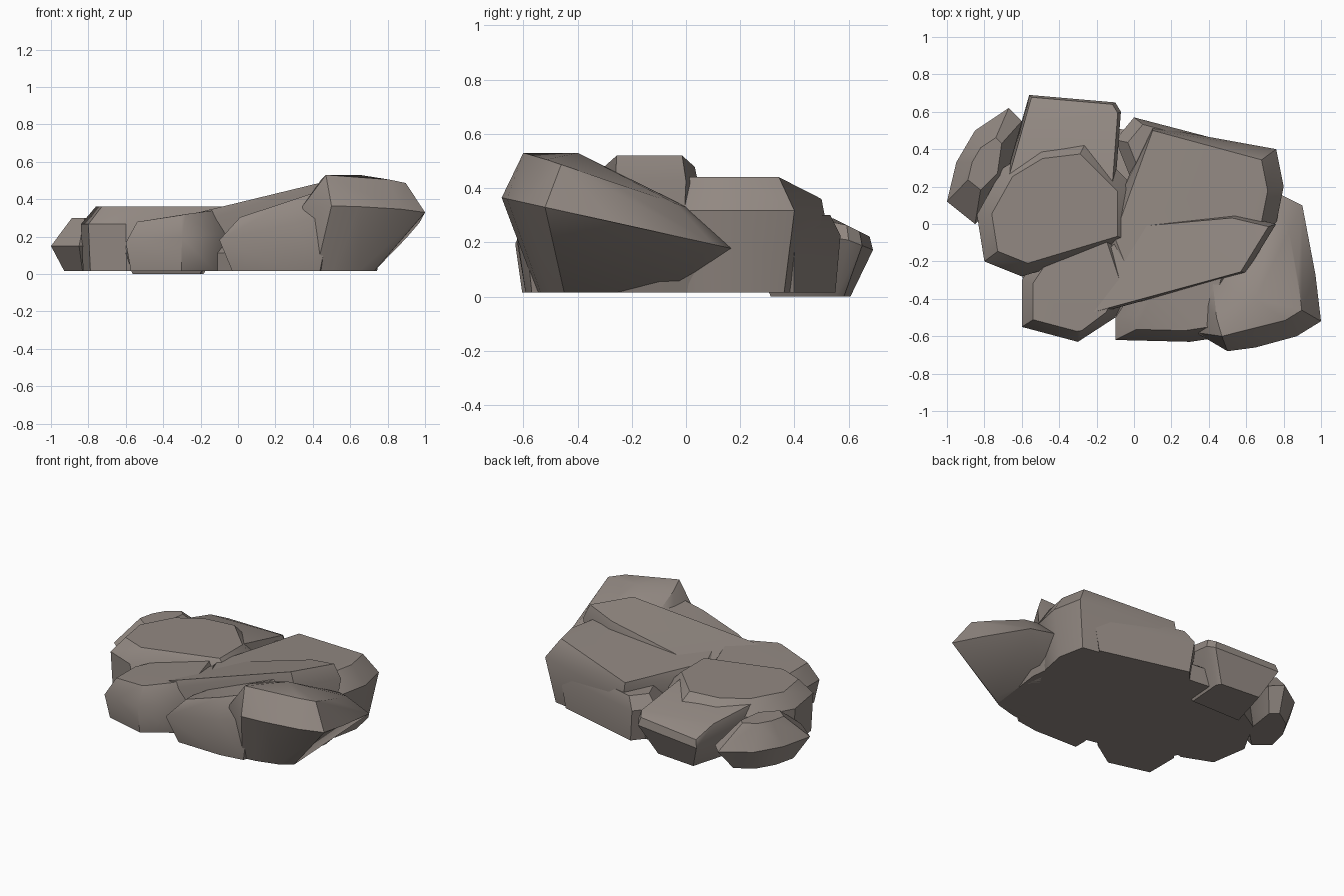
import bpy
import bmesh
import math
from mathutils import Vector

default_cube = bpy.data.objects.get("Cube")
if default_cube:
    bpy.data.objects.remove(default_cube, do_unlink=True)

# One weathered stone colour for every part
stone = bpy.data.materials.new("warm_grey_stone")
stone.use_nodes = True
stone_colour = (.29, .25, .225, 1)
stone.diffuse_color = stone_colour
shader = next(n for n in stone.node_tree.nodes if n.type == "BSDF_PRINCIPLED")
shader.inputs["Base Color"].default_value = stone_colour
shader.inputs["Roughness"].default_value = .9


def scaled_ring(outline, scale, height_rule, shift=(0, 0)):
    """Copy an outline, scaled about its own centre, at a ruled height."""
    centre = sum((Vector(p) for p in outline), Vector((0, 0))) / len(outline)
    ring = []
    for corner in outline:
        spot = centre.lerp(Vector(corner), scale) + Vector(shift)
        ring.append((spot.x, spot.y, height_rule(spot)))
    return ring


def chiselled_rock(name, outline, height, slope=(0, 0), cap=1, peaks=(),
                   crown=.9, shoulder=.75, foot=.9, foot_shift=(0, 0),
                   ground=.015):
    """Faceted boulder: small foot, wide shoulder and a tilted crown."""
    tilt = Vector(slope)

    def crown_height(spot):
        return min(cap, height + tilt.dot(spot))

    def shoulder_height(spot):
        return shoulder * crown_height(spot)

    def foot_height(spot):
        return ground

    points = scaled_ring(outline, crown, crown_height)
    points += scaled_ring(outline, 1, shoulder_height)
    points += scaled_ring(outline, foot, foot_height, foot_shift)
    points += peaks

    # Wrap the rings in a hull and merge its nearly flat triangles
    bm = bmesh.new()
    for point in points:
        bm.verts.new(point)
    bmesh.ops.convex_hull(bm, input=bm.verts[:])
    loose = [v for v in bm.verts if not v.link_faces]
    bmesh.ops.delete(bm, geom=loose, context="VERTS")
    bmesh.ops.dissolve_limit(bm, angle_limit=math.radians(4),
                             verts=bm.verts[:], edges=bm.edges[:])
    bmesh.ops.recalc_face_normals(bm, faces=bm.faces[:])
    mesh = bpy.data.meshes.new(name)
    bm.to_mesh(mesh)
    bm.free()

    # Soft shading inside facets, crisp along the breaks
    mesh.materials.append(stone)
    mesh.shade_smooth()
    mesh.set_sharp_from_angle(angle=math.radians(35))
    rock = bpy.data.objects.new(name, mesh)
    bpy.context.collection.objects.link(rock)


# Broad central slab
chiselled_rock(
    "central_slab",
    outline=[(-.1, -.35), (.1, -.27), (.6, -.2), (.76, 0), (.8, .2),
             (.76, .4), (.45, .43), (.1, .52), (0, .2), (-.2, -.1)],
    height=.35, slope=(.15, -.02), cap=.44, peaks=[(.1, .5, .36)],
    crown=.82, shoulder=.72, foot=.88)

# Crest rising to the left along the front edge of the slab
chiselled_rock(
    "front_crest",
    outline=[(-.28, -.5), (-.1, -.4), (.1, -.31), (.6, -.26), (.76, 0),
             (.55, .05), (0, 0), (-.25, -.2)],
    height=.34, slope=(.27, -.1), cap=.52, crown=.93, shoulder=.82)

# Low shelf along the back of the central slab
chiselled_rock(
    "back_shelf",
    outline=[(-.1, .45), (0, .57), (.2, .52), (.5, .43), (.65, .4),
             (.4, .1), (0, .2)],
    height=.3, crown=.8)

# Rounded slab on the right half
chiselled_rock(
    "right_slab",
    outline=[(-.84, .05), (-.8, -.2), (-.6, -.28), (-.3, -.2), (0, -.1),
             (0, .2), (-.25, .45), (-.5, .42), (-.7, .3)],
    height=.36, crown=.8, shoulder=.74, foot=.97)

# Slab sloping down to the back edge
chiselled_rock(
    "back_slab",
    outline=[(-.56, .69), (-.1, .65), (-.07, .6), (-.1, .2), (-.7, .2),
             (-.6, .55)],
    height=.56, slope=(0, -.5), cap=.34, crown=.94, shoulder=.8, foot=.6,
    ground=0)

# Small outlying wedge on the far right
chiselled_rock(
    "right_wedge",
    outline=[(-1, .12), (-.95, .33), (-.85, .5), (-.67, .62), (-.6, .55),
             (-.65, .2), (-.85, 0)],
    height=.3, crown=.45, shoulder=.5, foot=.65)

# Ledge at the front right
chiselled_rock(
    "front_ledge",
    outline=[(-.6, -.3), (-.6, -.55), (-.4, -.57), (-.3, -.63),
             (-.1, -.5), (0, -.3), (-.1, 0), (-.5, -.15)],
    height=.36, slope=(.15, 0), peaks=[(-.28, -.57, .32)],
    crown=.78, shoulder=.62)

# Low tapering end of the front boulder
chiselled_rock(
    "front_boulder_taper",
    outline=[(-.1, -.5), (-.1, -.62), (.3, -.63), (.5, -.6), (.6, -.2),
             (.1, -.2)],
    height=.3, slope=(.33, 0), crown=.65, shoulder=.68, foot=.78)

# Tall end of the front boulder, deeply undercut on its outer side
chiselled_rock(
    "front_boulder_peak",
    outline=[(.33, -.58), (.5, -.68), (.65, -.66), (.87, -.6), (1, -.52),
             (.97, -.27), (.9, .1), (.76, .17), (.5, 0), (.3, -.3)],
    height=.33, slope=(0, -.34), peaks=[(.47, -.6, .53), (.65, -.4, .53)],
    crown=.68, shoulder=.65, foot=.62, foot_shift=(-.15, 0))

# Foundation that keeps the underside flat and continuous
chiselled_rock(
    "flat_foundation",
    outline=[(-.75, .1), (-.55, -.4), (.2, -.55), (.7, -.5), (.75, -.1),
             (.7, .3), (0, .5), (-.5, .55)],
    height=.15, foot=.95)
